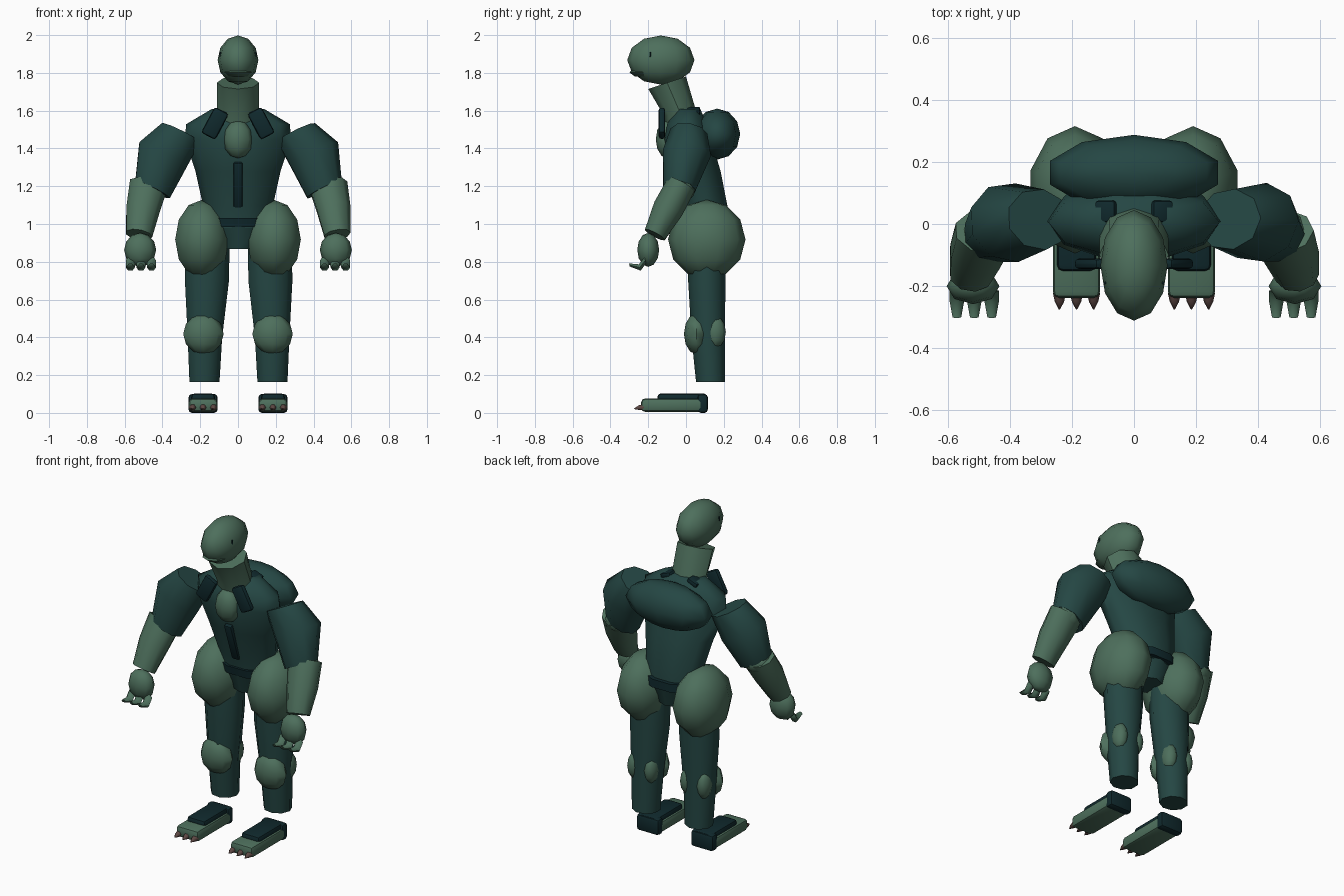
import bpy, bmesh, math
from mathutils import Vector, Matrix

if "Cube" in bpy.data.objects:
    bpy.data.objects.remove(bpy.data.objects["Cube"])

UP = Vector((0, 0, 1))


def material(name, rgb):
    m = bpy.data.materials.new(name)
    m.use_nodes = True
    color = (*rgb, 1)
    m.diffuse_color = color
    m.node_tree.nodes["Principled BSDF"].inputs["Base Color"].default_value = color
    return m


SKIN = material("sage_skin", (0.075, 0.16, 0.108))
CLOTH = material("teal_cloth", (0.018, 0.062, 0.057))
TRIM = material("dark_trim", (0.005, 0.022, 0.026))
CLAW = material("brown_claw", (0.11, 0.065, 0.058))
LIPS = material("shaded_lip", (0.055, 0.12, 0.08))


def finish(name, bm, mat, angle):
    bmesh.ops.recalc_face_normals(bm, faces=bm.faces)
    mesh = bpy.data.meshes.new(name)
    bm.to_mesh(mesh)
    bm.free()
    mesh.materials.append(mat)
    ob = bpy.data.objects.new(name, mesh)
    bpy.context.collection.objects.link(ob)
    bpy.ops.object.select_all(action='DESELECT')
    ob.select_set(True)
    bpy.context.view_layer.objects.active = ob
    bpy.ops.object.shade_smooth_by_angle(angle=math.radians(angle))
    return ob


def blob(name, center, radii, mat, seg=10, rings=6, rot=(0, 0, 0), angle=65):
    """Low-poly ellipsoid."""
    bm = bmesh.new()
    bmesh.ops.create_uvsphere(bm, u_segments=seg, v_segments=rings, radius=1)
    turn = Matrix.Identity(4)
    for value, axis in zip(rot, "XYZ"):
        turn = Matrix.Rotation(math.radians(value), 4, axis) @ turn
    bm.transform(Matrix.Translation(center) @ turn @ Matrix.Diagonal((*radii, 1)))
    return finish(name, bm, mat, angle)


def tube(name, rings, mat, sides=10, axis=None, angle=50):
    """Loft of elliptical rings, each (center, x radius, y radius)."""
    bm = bmesh.new()
    axis = axis or Vector(rings[-1][0]) - Vector(rings[0][0])
    # keep the ring's x radius close to world x whichever way the limb runs
    if axis.z < 0:
        axis = -axis
    turn = UP.rotation_difference(axis)
    loops = []
    for center, rx, ry in rings:
        loop = []
        for i in range(sides):
            a = math.tau * i / sides
            offset = turn @ Vector((rx * math.cos(a), ry * math.sin(a), 0))
            loop.append(bm.verts.new(Vector(center) + offset))
        loops.append(loop)
    for low, high in zip(loops, loops[1:]):
        for i in range(sides):
            j = (i + 1) % sides
            bm.faces.new((low[i], low[j], high[j], high[i]))
    bm.faces.new(loops[0])
    bm.faces.new(loops[-1])
    return finish(name, bm, mat, angle)


def box(name, center, size, mat, rot=(0, 0, 0), bevel=0.01):
    """Box with chamfered edges."""
    bm = bmesh.new()
    bmesh.ops.create_cube(bm, size=1)
    bm.transform(Matrix.Diagonal((*size, 1)))
    bmesh.ops.bevel(bm, geom=bm.edges[:], offset=bevel, segments=2,
                    profile=0.5, affect='EDGES')
    turn = Matrix.Identity(4)
    for value, axis in zip(rot, "XYZ"):
        turn = Matrix.Rotation(math.radians(value), 4, axis) @ turn
    bm.transform(Matrix.Translation(center) @ turn)
    return finish(name, bm, mat, 35)


# Head, mouth and neck
blob("head", (0, -0.133, 1.87), (0.108, 0.178, 0.13), SKIN, seg=12)
blob("lower_jaw", (0, -0.205, 1.805), (0.075, 0.095, 0.03), LIPS, seg=10, rings=4)
tube("neck", [((0, -0.01, 1.48), 0.115, 0.09), ((0, -0.035, 1.6), 0.11, 0.085),
              ((0, -0.1, 1.75), 0.112, 0.105)], SKIN, sides=8)
blob("throat", (0, -0.1, 1.45), (0.08, 0.06, 0.1), SKIN, seg=8)

# Torso and rounded upper back
tube("torso", [((0, 0.11, 0.98), 0.175, 0.115), ((0, 0.1, 1.1), 0.185, 0.125),
               ((0, 0.055, 1.28), 0.225, 0.135), ((0, 0.01, 1.45), 0.28, 0.13),
               ((0, 0.005, 1.53), 0.275, 0.11), ((0, 0.01, 1.61), 0.14, 0.07)],
     CLOTH, sides=10, axis=UP, angle=60)
blob("upper_back", (0, 0.165, 1.478), (0.285, 0.122, 0.135), CLOTH, seg=10)

# Zip, belt and pelvis
box("zip", (0, -0.053, 1.21), (0.05, 0.03, 0.25), TRIM, rot=(19, 0, 0))
tube("belt", [((0, 0.115, 0.985), 0.2, 0.135), ((0, 0.11, 1.035), 0.195, 0.14)],
     TRIM, sides=10, axis=UP)
tube("pelvis", [((0, 0.11, 0.87), 0.09, 0.09), ((0, 0.11, 1.0), 0.18, 0.125)],
     CLOTH, sides=8, axis=UP)

for side, s in (("left", 1), ("right", -1)):
    # Face and collar
    box(side + "_eye", (s * 0.094, -0.19, 1.9), (0.008, 0.008, 0.026), TRIM,
        rot=(0, 0, -s * 15), bevel=0.002)
    box(side + "_lapel", (s * 0.122, -0.128, 1.535), (0.085, 0.035, 0.155), TRIM,
        rot=(0, -s * 28, 0), bevel=0.015)
    box(side + "_collar", (s * 0.09, 0.04, 1.6), (0.07, 0.07, 0.03), TRIM,
        rot=(0, s * 20, 0))

    # Arm
    tube(side + "_upper_arm", [((s * 0.305, 0.015, 1.485), 0.115, 0.1),
                               ((s * 0.4, 0.005, 1.37), 0.145, 0.13),
                               ((s * 0.455, -0.035, 1.185), 0.105, 0.088)],
         CLOTH, sides=9)
    blob(side + "_elbow", (s * 0.47, -0.03, 1.185), (0.095, 0.08, 0.07), SKIN, seg=8)
    tube(side + "_forearm", [((s * 0.475, -0.025, 1.21), 0.105, 0.08),
                             ((s * 0.505, -0.095, 1.08), 0.092, 0.083),
                             ((s * 0.525, -0.165, 0.945), 0.072, 0.06)],
         SKIN, sides=9)
    blob(side + "_hand", (s * 0.518, -0.2, 0.865), (0.085, 0.058, 0.09), SKIN, seg=8)
    for n in range(3):
        x = s * (0.458 + 0.056 * n)
        tube(f"{side}_finger_{n + 1}", [((x, -0.215, 0.81), 0.024, 0.018),
                                        ((x, -0.245, 0.772), 0.024, 0.02),
                                        ((x, -0.3, 0.785), 0.014, 0.01)],
             SKIN, sides=6, angle=70)

    # Leg
    blob(side + "_thigh", (s * 0.19, 0.11, 0.92), (0.15, 0.205, 0.21), SKIN, seg=10)
    tube(side + "_leg", [((s * 0.18, 0.13, 0.165), 0.082, 0.078),
                         ((s * 0.178, 0.118, 0.4), 0.094, 0.09),
                         ((s * 0.168, 0.11, 0.7), 0.12, 0.1),
                         ((s * 0.165, 0.11, 0.87), 0.12, 0.1)],
         CLOTH, sides=9, axis=UP)
    blob(side + "_knee", (s * 0.183, 0.055, 0.42), (0.107, 0.066, 0.108), SKIN, seg=8)
    for n, dx in enumerate((-0.055, 0.055)):
        blob(f"{side}_calf_{n + 1}", (s * 0.18 + dx, 0.155, 0.43),
             (0.042, 0.056, 0.085), SKIN, seg=8)

    # Foot with dark upper, heel and claws
    box(side + "_foot", (s * 0.185, -0.07, 0.043), (0.152, 0.335, 0.07), SKIN, bevel=0.02)
    box(side + "_foot_upper", (s * 0.185, -0.02, 0.082), (0.125, 0.262, 0.046),
        TRIM, bevel=0.018)
    box(side + "_heel", (s * 0.185, 0.088, 0.052), (0.154, 0.055, 0.1), TRIM, bevel=0.018)
    for n in range(3):
        x = s * (0.13 + 0.055 * n)
        tube(f"{side}_claw_{n + 1}", [((x, -0.222, 0.032), 0.021, 0.02),
                                      ((x, -0.25, 0.03), 0.015, 0.014),
                                      ((x, -0.275, 0.024), 0.002, 0.002)],
             CLAW, sides=6, axis=Vector((0, -1, 0.01)), angle=70)

# Stand the soles on the ground
bpy.context.view_layer.update()
objects = [o for o in bpy.context.scene.objects if o.type == 'MESH']
lowest = min((o.matrix_world @ v.co).z for o in objects for v in o.data.vertices)
for o in objects:
    o.location.z -= lowest
